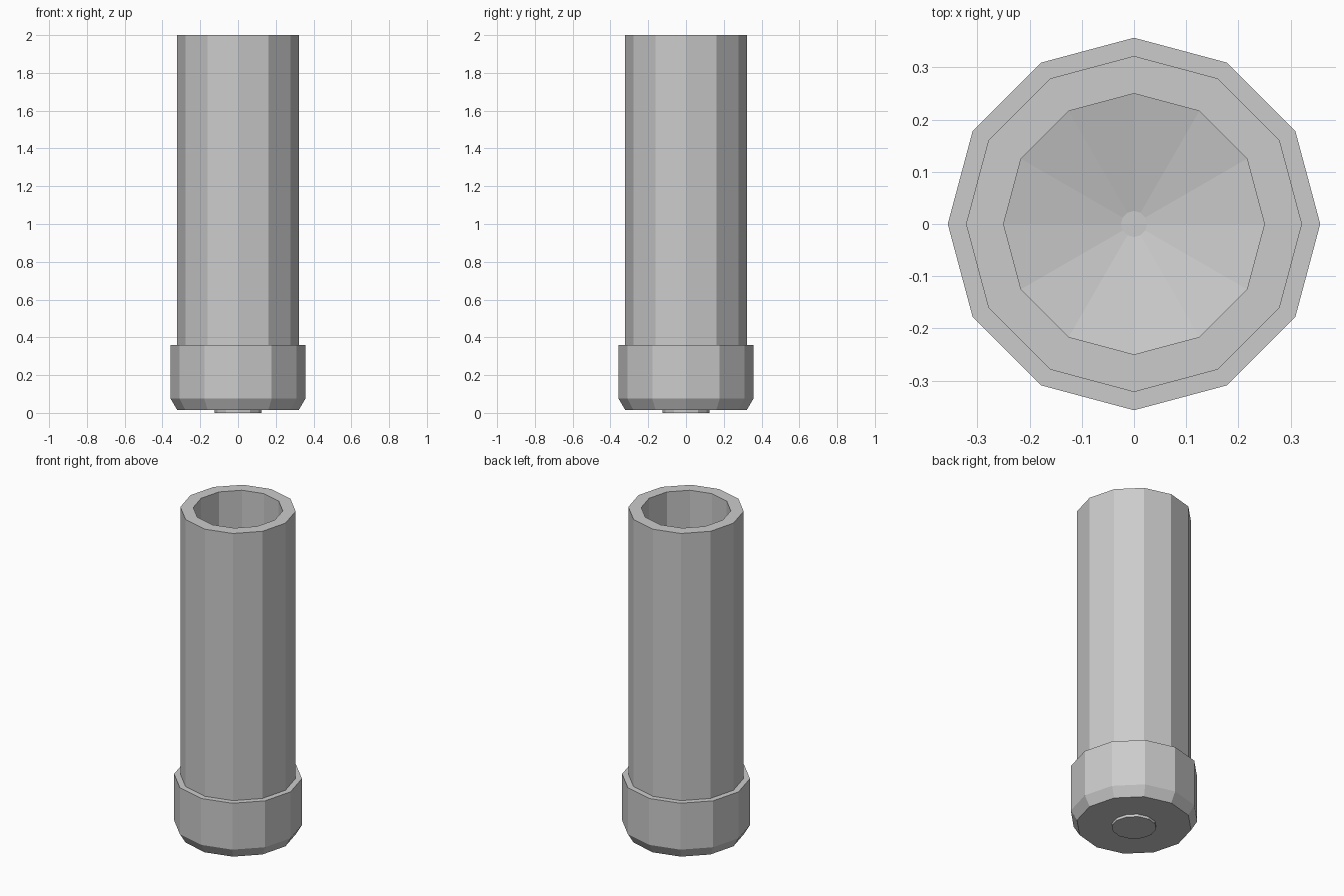
import bpy, bmesh, math

if "Cube" in bpy.data.objects:
    bpy.data.objects.remove(bpy.data.objects["Cube"])

SIDES = 12


def lathe(name, profile):
    """Revolve an (r, z) profile into a flat-shaded solid, capping both ends."""
    bm = bmesh.new()
    rings = []
    for r, z in profile:
        rings.append([bm.verts.new((r * math.cos(2 * math.pi * i / SIDES),
                                    r * math.sin(2 * math.pi * i / SIDES), z))
                      for i in range(SIDES)])
    for a, b in zip(rings, rings[1:]):
        for i in range(SIDES):
            j = (i + 1) % SIDES
            bm.faces.new((a[i], a[j], b[j], b[i]))
    bm.faces.new(rings[0][::-1])
    bm.faces.new(rings[-1])
    bmesh.ops.recalc_face_normals(bm, faces=bm.faces)
    mesh = bpy.data.meshes.new(name)
    bm.to_mesh(mesh)
    bm.free()
    obj = bpy.data.objects.new(name, mesh)
    bpy.context.collection.objects.link(obj)
    return obj


# Hollow cartridge: primer cap, chamfered base, tube, bore and dished floor
lathe("shell_casing", [
    (0.125, 0.0), (0.125, 0.016),
    (0.322, 0.016), (0.357, 0.075), (0.357, 0.36),
    (0.322, 0.36), (0.322, 2.0),
    (0.25, 2.0), (0.25, 0.15), (0.025, 0.10),
])
